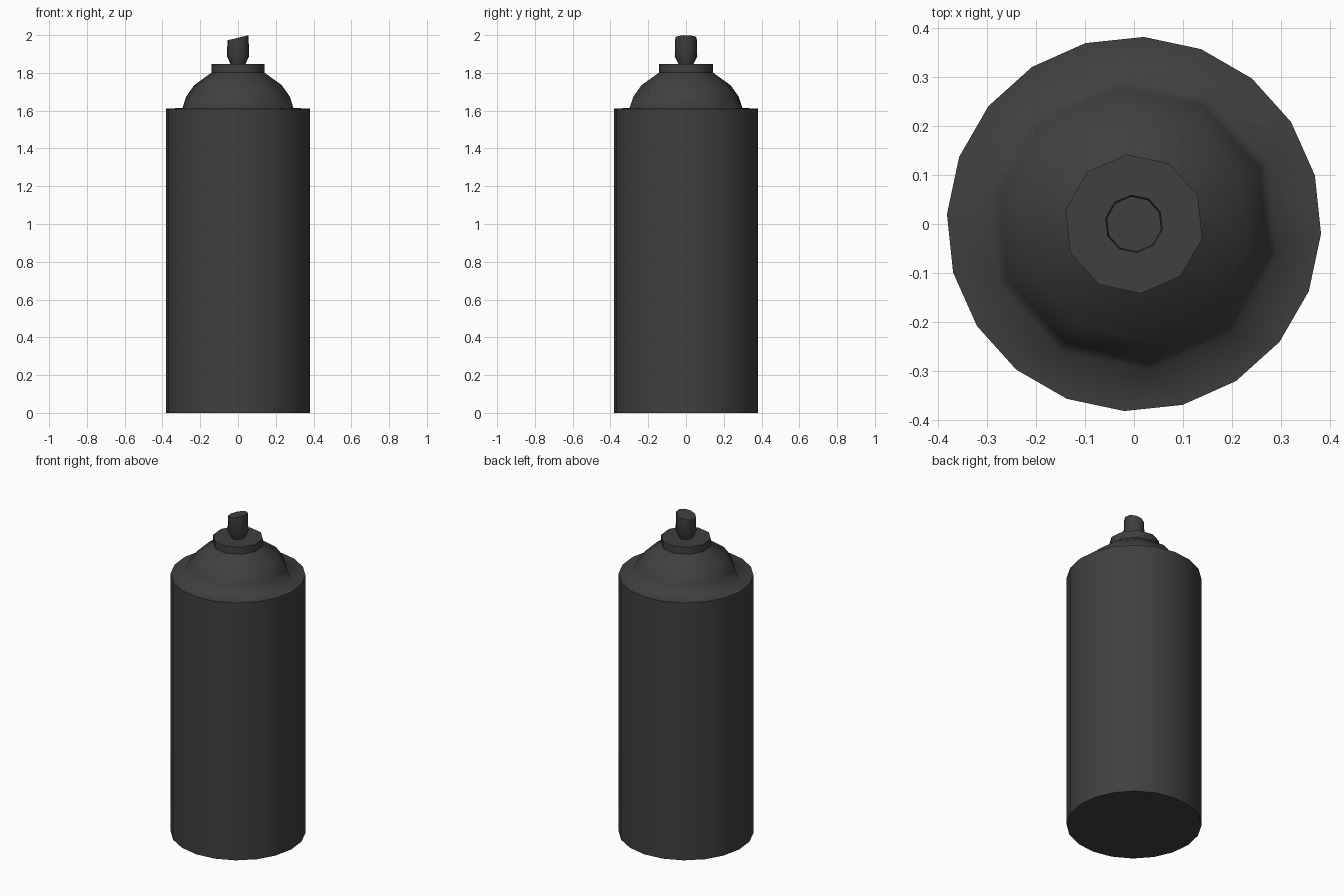
import bpy, bmesh, math

if "Cube" in bpy.data.objects:
    bpy.data.objects.remove(bpy.data.objects["Cube"])


def ring(bm, r, z, sides, start, slope=0.0):
    """Ring of vertices; slope tilts the ring upward along +x."""
    out = []
    for i in range(sides):
        a = math.radians(start) + 2 * math.pi * i / sides
        x, y = r * math.cos(a), r * math.sin(a)
        out.append(bm.verts.new((x, y, z + slope * x)))
    return out


def bridge(bm, lo, hi):
    n = len(lo)
    for i in range(n):
        j = (i + 1) % n
        bm.faces.new((lo[i], lo[j], hi[j], hi[i]))


def finish(bm, name, angle):
    mesh = bpy.data.meshes.new(name)
    bm.to_mesh(mesh)
    bm.free()
    mat = bpy.data.materials.get("dark_grey")
    if not mat:
        mat = bpy.data.materials.new("dark_grey")
        mat.diffuse_color = (0.05, 0.05, 0.05, 1)
        mat.use_nodes = True
        mat.node_tree.nodes["Principled BSDF"].inputs["Base Color"].default_value = mat.diffuse_color
    mesh.materials.append(mat)
    obj = bpy.data.objects.new(name, mesh)
    bpy.context.collection.objects.link(obj)
    bpy.ops.object.select_all(action='DESELECT')
    obj.select_set(True)
    bpy.context.view_layer.objects.active = obj
    bpy.ops.object.shade_smooth_by_angle(angle=math.radians(angle))


def lathe(name, profile, start, sides=10, angle=40, bottom=True, top=True):
    bm = bmesh.new()
    rings = [ring(bm, p[0], p[1], sides, start, *p[2:]) for p in profile]
    for lo, hi in zip(rings, rings[1:]):
        bridge(bm, lo, hi)
    if bottom:
        bm.faces.new(rings[0][::-1])
    if top:
        bm.faces.new(rings[-1])
    finish(bm, name, angle)


# Can body, 20 sides, closed by the shoulder above
lathe("can_body", [(0.383, 0), (0.383, 1.61)], -3, sides=20, top=False)

# Shoulder and dome: 20-sided rim reducing to a 10-sided dome
bm = bmesh.new()
rim = ring(bm, 0.383, 1.61, 20, -21)
dome = [ring(bm, r, z, 10, -12) for r, z in
        [(0.3, 1.615), (0.28, 1.675), (0.237, 1.735), (0.141, 1.803)]]
for i in range(10):
    a, b, c = rim[2 * i], rim[2 * i + 1], rim[(2 * i + 2) % 20]
    bm.faces.new((a, b, dome[0][i]))
    bm.faces.new((b, c, dome[0][(i + 1) % 10], dome[0][i]))
for lo, hi in zip(dome, dome[1:]):
    bridge(bm, lo, hi)
finish(bm, "shoulder_dome", 89)

# Valve collar
lathe("valve_collar", [(0.143, 1.80), (0.143, 1.846)], -12, bottom=False)

# Spray nozzle with slanted top
lathe("spray_nozzle", [(0.037, 1.84), (0.06, 1.888), (0.057, 1.986, 0.24)],
      -12, bottom=False)
